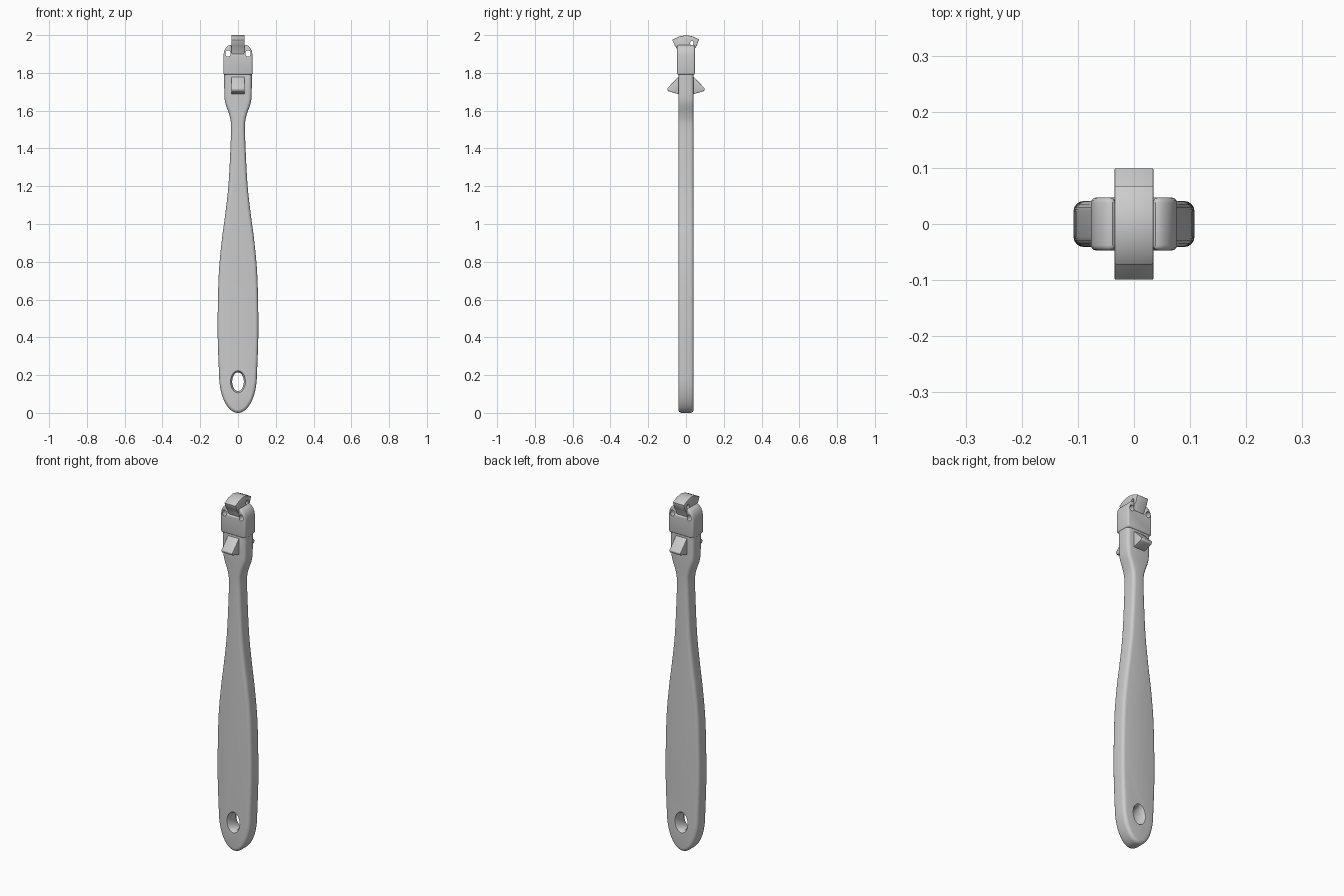
import bpy, bmesh, math

if "Cube" in bpy.data.objects:
    bpy.data.objects.remove(bpy.data.objects["Cube"])

mat = bpy.data.materials.new("light grey plastic")
mat.diffuse_color = (0.6, 0.6, 0.6, 1)
mat.use_nodes = True
mat.node_tree.nodes["Principled BSDF"].inputs["Base Color"].default_value = mat.diffuse_color


def prism(name, pts, axis, half, bevel=0.0, segs=3, limit=35):
    """Extrude a 2D outline symmetrically: axis 'y' uses (x,z), axis 'x' uses (y,z)."""
    bm = bmesh.new()
    place = (lambda a, b, d: (a, d, b)) if axis == 'y' else (lambda a, b, d: (d, a, b))
    lo = [bm.verts.new(place(a, b, -half)) for a, b in pts]
    hi = [bm.verts.new(place(a, b, half)) for a, b in pts]
    bm.faces.new(lo)
    bm.faces.new(hi[::-1])
    n = len(pts)
    for i in range(n):
        j = (i + 1) % n
        bm.faces.new((lo[i], hi[i], hi[j], lo[j]))
    bmesh.ops.recalc_face_normals(bm, faces=bm.faces)
    me = bpy.data.meshes.new(name)
    bm.to_mesh(me)
    bm.free()
    me.materials.append(mat)
    ob = bpy.data.objects.new(name, me)
    bpy.context.collection.objects.link(ob)
    if bevel:
        m = ob.modifiers.new("round", 'BEVEL')
        m.width, m.segments = bevel, segs
        m.limit_method, m.angle_limit = 'ANGLE', math.radians(limit)
        m.use_clamp_overlap = False
    return ob


def cut_hole(ob, centre, rings, axis):
    """Drill an oval hole; rings are (depth, radius across, radius up)."""
    bm = bmesh.new()
    n, loops = 24, []
    for d, ra, rb in rings:
        loop = []
        for i in range(n):
            t = 2 * math.pi * i / n
            a, b = centre[0] + ra * math.cos(t), centre[1] + rb * math.sin(t)
            loop.append(bm.verts.new((a, d, b) if axis == 'y' else (d, a, b)))
        loops.append(loop)
    for p, q in zip(loops, loops[1:]):
        for i in range(n):
            j = (i + 1) % n
            bm.faces.new((p[i], p[j], q[j], q[i]))
    bm.faces.new(loops[0])
    bm.faces.new(loops[-1])
    bmesh.ops.recalc_face_normals(bm, faces=bm.faces)
    me = bpy.data.meshes.new("hole_cutter")
    bm.to_mesh(me)
    bm.free()
    me.materials.append(mat)
    cutter = bpy.data.objects.new("hole_cutter", me)
    bpy.context.collection.objects.link(cutter)
    cutter.hide_render = True
    m = ob.modifiers.new("hole", 'BOOLEAN')
    m.operation, m.solver, m.object = 'DIFFERENCE', 'EXACT', cutter
    return cutter


def spline(pts, steps=5):
    """Catmull-Rom smoothing of an open outline."""
    out = []
    for i in range(len(pts) - 1):
        p0, p1 = pts[max(i - 1, 0)], pts[i]
        p2, p3 = pts[i + 1], pts[min(i + 2, len(pts) - 1)]
        for s in range(steps):
            t = s / steps
            out.append(tuple(0.5 * (2 * b + (c - a) * t + (2 * a - 5 * b + 4 * c - d) * t * t
                                    + (3 * b - a - 3 * c + d) * t ** 3)
                             for a, b, c, d in zip(p0, p1, p2, p3)))
    return out + [pts[-1]]


# Handle: rounded grip, slim neck and flared head
arc = [(0.1 * math.sin(math.radians(a)), 0.2 - 0.2 * math.cos(math.radians(a)))
       for a in range(6, 90, 6)]
side = spline([(0.1, 0.2), (0.107, 0.38), (0.107, 0.55), (0.101, 0.75), (0.085, 0.92),
               (0.069, 1.04), (0.051, 1.2), (0.041, 1.38), (0.037, 1.52), (0.045, 1.575),
               (0.064, 1.63), (0.071, 1.665), (0.073, 1.73), (0.074, 1.83)])
right = arc + side
outline = [(0, 0)] + right + [(-x, z) for x, z in reversed(right)]
handle = prism("handle", outline, 'y', 0.041, 0.018, 4)
cutters = [cut_hole(handle, (0, 0.165),
                    [(-0.06, 0.055, 0.075), (-0.04, 0.039, 0.058), (-0.025, 0.031, 0.05),
                     (0.025, 0.031, 0.05), (0.04, 0.039, 0.058), (0.06, 0.055, 0.075)], 'y')]

# Head cap: thick collar with two rounded lugs and a slot between them
half = [(0.077, 1.79), (0.077, 1.895), (0.073, 1.917), (0.063, 1.935),
        (0.05, 1.946), (0.034, 1.95), (0.034, 1.9)]
cap = prism("head_cap", half + [(-x, z) for x, z in reversed(half)], 'y', 0.047, 0.009, 3)
for s in (-1, 1):
    cutters.append(cut_hole(cap, (s * 0.053, 1.903),
                            [(-0.08, 0.014, 0.017), (0.08, 0.014, 0.017)], 'y'))

# Saddle-shaped hook held in the slot
hook = prism("top_hook", [(-0.073, 1.974), (-0.038, 1.992), (0, 2.0), (0.036, 1.993),
                          (0.069, 1.977), (0.058, 1.945), (0.04, 1.918), (0.036, 1.885),
                          (-0.036, 1.885), (-0.04, 1.915), (-0.058, 1.943)],
             'x', 0.035, 0.003, 2)
cutters.append(cut_hole(hook, (0.031, 1.957),
                        [(-0.06, 0.009, 0.013), (0.06, 0.009, 0.013)], 'x'))

# Wedge catches on the front and back of the head
wedges = [prism(name, [(s * 0.03, 1.787), (s * 0.042, 1.778), (s * 0.1, 1.717),
                       (s * 0.096, 1.704), (s * 0.042, 1.688), (s * 0.03, 1.688)],
                'x', 0.035, 0.003, 2)
          for name, s in (("front_catch", -1), ("back_catch", 1))]

# Bake the modifiers, drop the cutters and shade smoothly
bpy.context.view_layer.update()
dg = bpy.context.evaluated_depsgraph_get()
parts = [handle, cap, hook] + wedges
baked = [bpy.data.meshes.new_from_object(o.evaluated_get(dg)) for o in parts]
for o, me in zip(parts, baked):
    o.modifiers.clear()
    o.data = me
for c in cutters:
    bpy.data.objects.remove(c)
for o in parts:
    o.select_set(True)
bpy.context.view_layer.objects.active = handle
bpy.ops.object.shade_smooth_by_angle(angle=math.radians(35))
